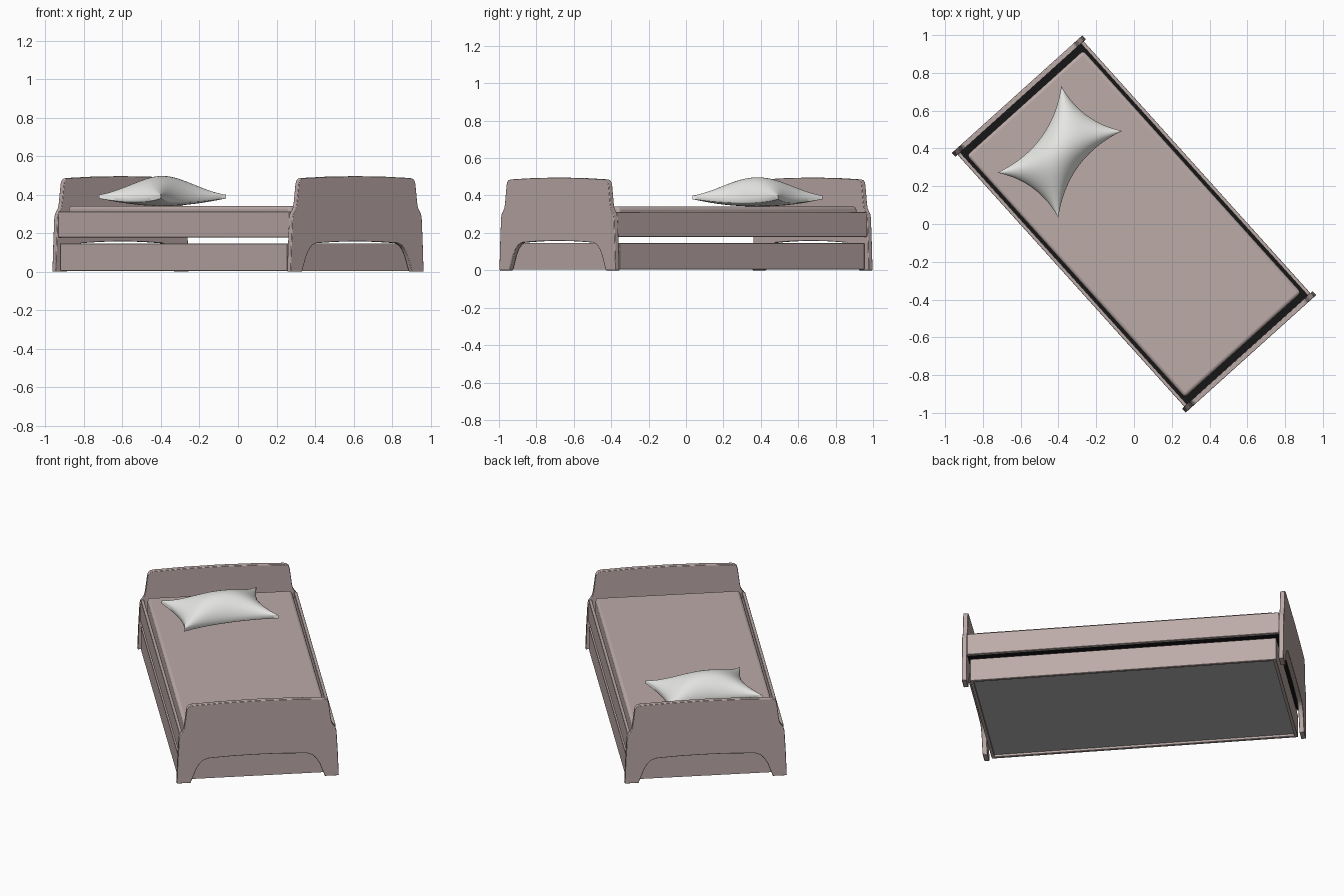
import bpy, bmesh, math
from mathutils import Matrix, Vector

if "Cube" in bpy.data.objects:
    bpy.data.objects.remove(bpy.data.objects["Cube"])

ANGLE = math.radians(42)          # bed is turned on the floor
TURN = Matrix.Rotation(ANGLE, 4, 'Z')


def material(name, rgb):
    m = bpy.data.materials.new(name)
    m.diffuse_color = (*rgb, 1)
    m.use_nodes = True
    m.node_tree.nodes["Principled BSDF"].inputs["Base Color"].default_value = m.diffuse_color
    return m


WOOD = material("dusty_rose_wood", (0.50, 0.405, 0.39))
WHITE = material("pillow_white", (0.80, 0.80, 0.78))
GREY = material("drawer_base_grey", (0.47, 0.47, 0.46))
BLACK = material("black_base", (0.008, 0.008, 0.008))


def finish(name, bm, mat, bevel=0.0, segments=2, smooth=35):
    bmesh.ops.recalc_face_normals(bm, faces=bm.faces)
    me = bpy.data.meshes.new(name)
    bm.to_mesh(me)
    bm.free()
    ob = bpy.data.objects.new(name, me)
    bpy.context.collection.objects.link(ob)
    ob.matrix_world = TURN
    me.materials.append(mat)
    if bevel:
        b = ob.modifiers.new("soft_edges", 'BEVEL')
        b.width, b.segments, b.limit_method = bevel, segments, 'ANGLE'
    bpy.ops.object.select_all(action='DESELECT')
    ob.select_set(True)
    bpy.context.view_layer.objects.active = ob
    bpy.ops.object.shade_smooth_by_angle(angle=math.radians(smooth))
    return ob


def box(name, lo, hi, mat, bevel=0.0, segments=2):
    lo, hi = Vector(lo), Vector(hi)
    bm = bmesh.new()
    bmesh.ops.create_cube(bm, size=1)
    for v in bm.verts:
        v.co = (lo + hi) / 2 + Vector(a * b for a, b in zip(v.co, hi - lo))
    return finish(name, bm, mat, bevel, segments)


# Headboard and footboard: stepped outline with an arched cut-out below
half = [(0, 0.157), (0.15, 0.155), (0.285, 0.148), (0.315, 0.136), (0.337, 0.112),
        (0.355, 0.08), (0.37, 0.04), (0.385, 0), (0.465, 0), (0.459, 0.15),
        (0.452, 0.28), (0.447, 0.30), (0.434, 0.318), (0.425, 0.335), (0.42, 0.36),
        (0.408, 0.455), (0.403, 0.471), (0.392, 0.482), (0.375, 0.486), (0.2, 0.493),
        (0, 0.496)]
outline = half + [(-x, z) for x, z in half[-2:0:-1]]
for name, y in (("headboard", 0.897), ("footboard", -0.925)):
    bm = bmesh.new()
    face = bm.faces.new([bm.verts.new((x, y, z)) for x, z in outline])
    new = bmesh.ops.extrude_face_region(bm, geom=[face])["geom"]
    bmesh.ops.translate(bm, vec=(0, 0.028, 0),
                        verts=[g for g in new if isinstance(g, bmesh.types.BMVert)])
    finish(name, bm, WOOD, 0.003)

# Side rails and drawer walls, mirrored left and right
for side, s in (("left", -1), ("right", 1)):
    a, b = sorted((s * 0.430, s * 0.449))
    box(side + "_rail", (a, -0.897, 0.178), (b, 0.897, 0.312), WOOD, 0.003)
    box(side + "_drawer_wall", (a, -0.88, 0.004), (b, 0.88, 0.146), WOOD, 0.003)
for end, s in (("head", 1), ("foot", -1)):
    a, b = sorted((s * 0.862, s * 0.88))
    box(end + "_drawer_wall", (-0.43, a, 0.004), (0.43, b, 0.146), WOOD)
box("drawer_bottom", (-0.43, -0.862, 0.018), (0.43, 0.862, 0.028), GREY)

# Dark mattress base and mattress
box("mattress_base", (-0.43, -0.897, 0.18), (0.43, 0.897, 0.20), BLACK)
box("mattress", (-0.415, -0.862, 0.20), (0.415, 0.862, 0.341), WOOD, 0.018, 4)

# Pillow: two puffed sheets with pinched sides, joined by a narrow edge band
N = 28
place = Matrix.Translation((-0.036, 0.547, 0)) @ Matrix.Rotation(math.radians(11.6), 4, 'Z')
bm = bmesh.new()


def sheet(direction, puff):
    rows = []
    for i in range(N + 1):
        row = []
        for j in range(N + 1):
            s = -math.cos(math.pi * i / N)
            t = -math.cos(math.pi * j / N)
            x = s * (0.285 - 0.045 * (1 - t * t))
            y = t * (0.20 - 0.075 * (1 - s * s))
            f = max(0, (1 - s * s) * (1 - t * t)) ** 0.6
            z = 0.372 + 0.018 * (s * t) ** 2 + direction * (0.010 + puff * f)
            row.append(bm.verts.new(place @ Vector((x, y, z))))
        rows.append(row)
    for i in range(N):
        for j in range(N):
            bm.faces.new((rows[i][j], rows[i + 1][j], rows[i + 1][j + 1], rows[i][j + 1]))
    return ([rows[i][0] for i in range(N)] + [rows[N][j] for j in range(N)]
            + [rows[i][N] for i in range(N, 0, -1)] + [rows[0][j] for j in range(N, 0, -1)])


top = sheet(1, 0.115)
low = sheet(-1, 0.021)
for k in range(len(top)):
    n = (k + 1) % len(top)
    bm.faces.new((top[k], top[n], low[n], low[k]))
finish("pillow", bm, WHITE, smooth=50)
